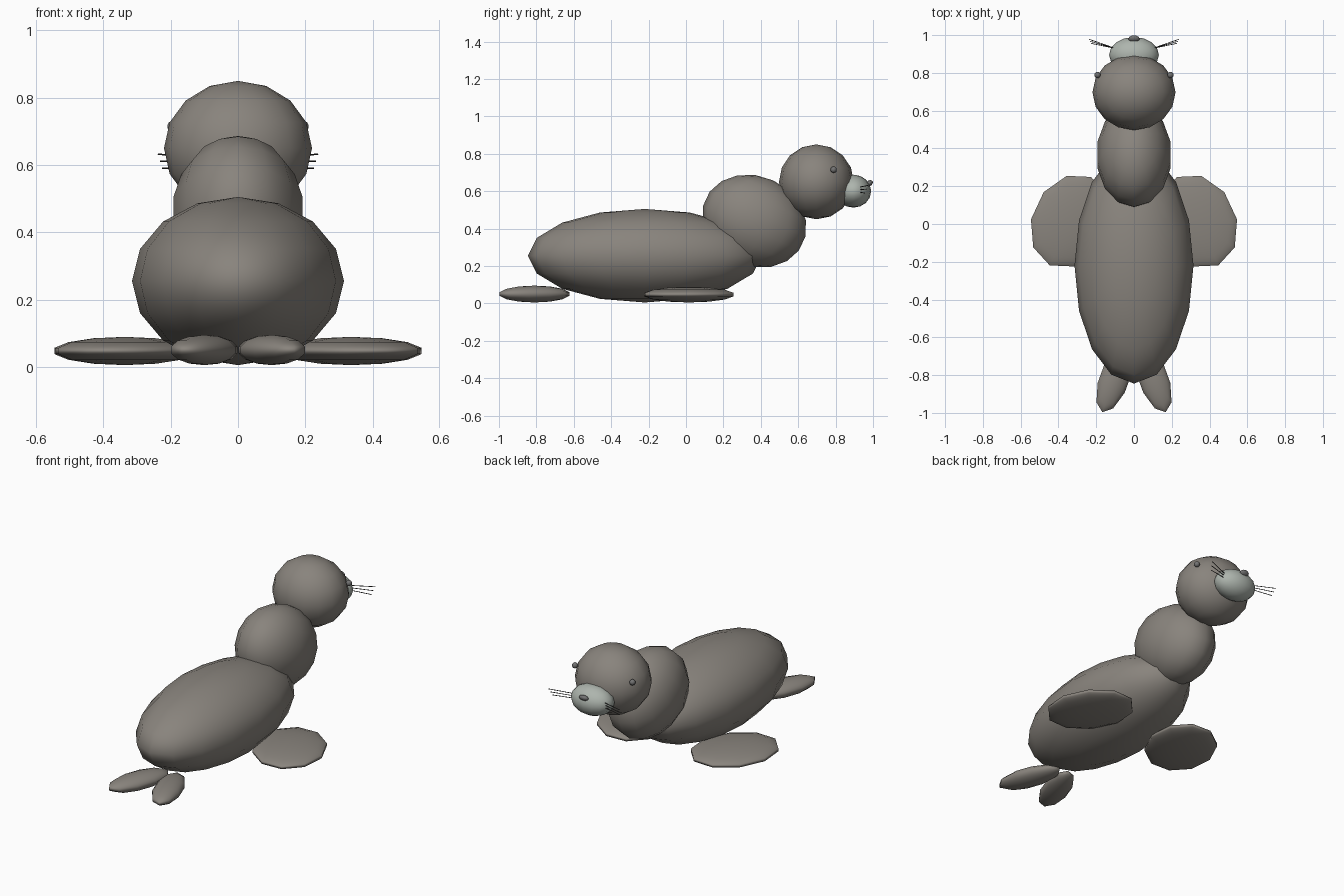
import bpy, math
from mathutils import Vector

if "Cube" in bpy.data.objects:
    bpy.data.objects.remove(bpy.data.objects["Cube"])


def material(name, rgb):
    m = bpy.data.materials.new(name)
    m.diffuse_color = (*rgb, 1)
    m.use_nodes = True
    m.node_tree.nodes["Principled BSDF"].inputs["Base Color"].default_value = m.diffuse_color
    return m


FUR = material("grey_fur", (0.25, 0.23, 0.205))
MUZZLE = material("pale_muzzle", (0.42, 0.46, 0.42))
DARK = material("dark_grey", (0.17, 0.17, 0.17))
WHISKER = material("whisker_charcoal", (0.05, 0.05, 0.05))


def finish(ob, name, mat):
    ob.name = name
    ob.data.materials.append(mat)
    bpy.ops.object.shade_smooth()
    return ob


def ellipsoid(name, loc, radii, mat, rot=(0, 0, 0), seg=16, rings=8):
    bpy.ops.mesh.primitive_uv_sphere_add(
        segments=seg, ring_count=rings, radius=1, location=loc,
        rotation=[math.radians(a) for a in rot])
    ob = bpy.context.object
    ob.scale = radii
    return finish(ob, name, mat)


def rod(name, a, b, radius, mat):
    a, b = Vector(a), Vector(b)
    d = b - a
    bpy.ops.mesh.primitive_cylinder_add(
        vertices=6, radius=radius, depth=d.length, location=(a + b) / 2,
        rotation=d.to_track_quat('Z', 'Y').to_euler())
    return finish(bpy.context.object, name, mat)


# Torso, neck and head
ellipsoid("body", (0, -0.22, 0.255), (0.315, 0.625, 0.25), FUR)
ellipsoid("neck", (0, 0.365, 0.44), (0.2, 0.287, 0.24), FUR, (-25, 0, 0), 14, 9)
ellipsoid("head", (0, 0.697, 0.65), (0.22, 0.2, 0.2), FUR)

# Muzzle and nose
ellipsoid("muzzle", (0, 0.895, 0.6), (0.132, 0.095, 0.088), MUZZLE)
ellipsoid("nose", (0, 0.98, 0.642), (0.03, 0.021, 0.015), DARK, (35, 0, 0), 12, 7)

for side, s in (("right", 1), ("left", -1)):
    # Eyes
    ellipsoid(side + "_eye", (s * 0.193, 0.789, 0.715), (0.017,) * 3, DARK, seg=12)
    # Flippers
    ellipsoid(side + "_front_flipper", (s * 0.337, 0.015, 0.047),
              (0.208, 0.265, 0.042), FUR, (0, 0, s * 25), 10, 7)
    ellipsoid(side + "_rear_flipper", (s * 0.1, -0.81, 0.05),
              (0.082, 0.203, 0.045), FUR, (0, 0, s * 20), 10, 7)
    # Whiskers
    for i in range(3):
        rod(f"{side}_whisker_{i + 1}",
            (s * 0.1, 0.93, 0.622 - 0.014 * i),
            (s * (0.238 - 0.006 * i), 0.978 - 0.011 * i, 0.632 - 0.021 * i),
            0.0022, WHISKER)
